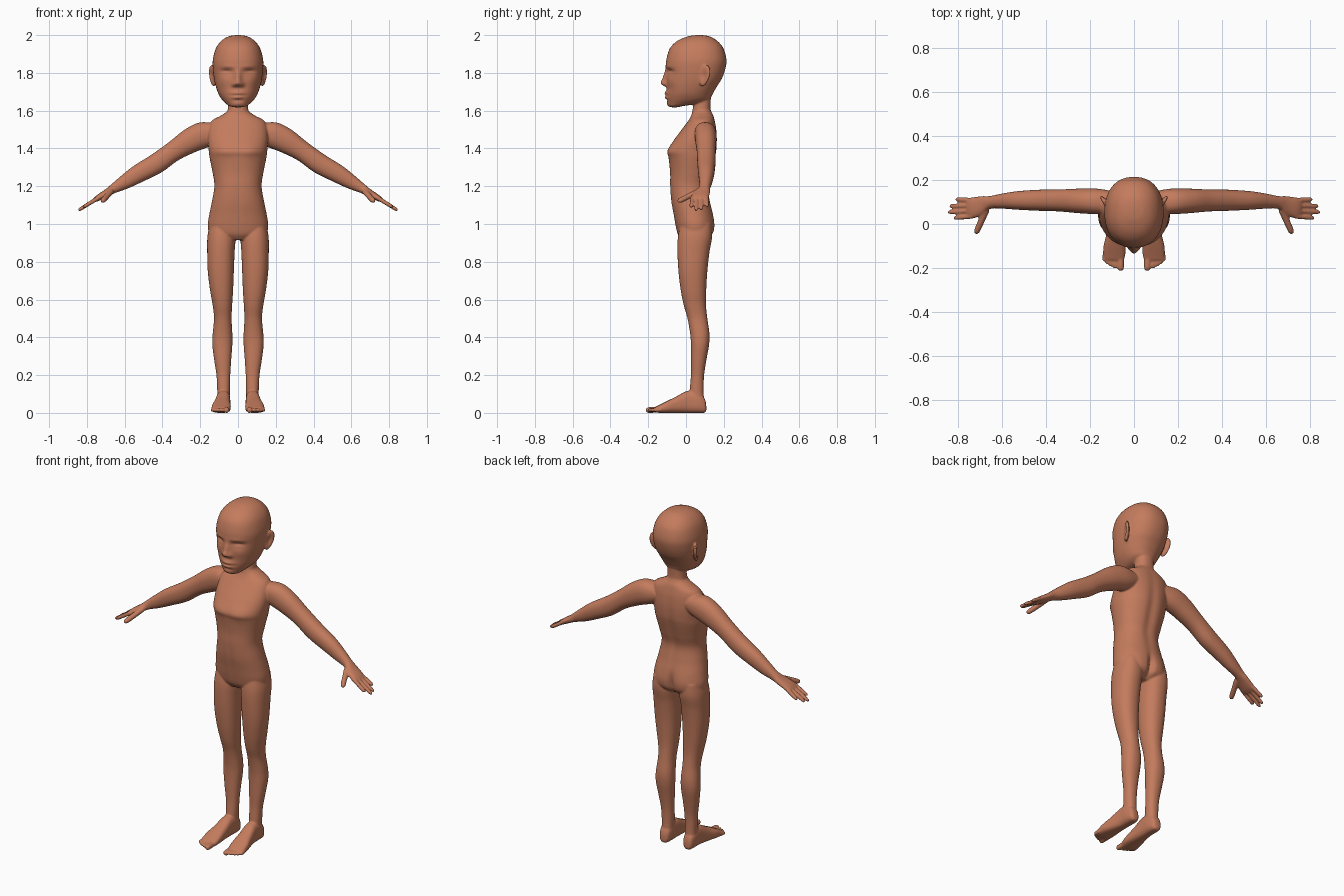
import bpy, bmesh, math
from mathutils import Vector, Matrix

bm = bmesh.new()


def spline(rows, n):
    """Catmull-Rom interpolation of equal-length number rows."""
    out = []
    for i in range(len(rows) - 1):
        p0, p1 = rows[max(i - 1, 0)], rows[i]
        p2, p3 = rows[i + 1], rows[min(i + 2, len(rows) - 1)]
        for k in range(n):
            t = k / n
            out.append([0.5 * (2 * b + (c - a) * t + (2 * a - 5 * b + 4 * c - d) * t ** 2
                               + (3 * b - a - 3 * c + d) * t ** 3)
                        for a, b, c, d in zip(p0, p1, p2, p3)])
    out.append(list(rows[-1]))
    return out


def loft(rows, n=5, seg=40, power=2.2):
    """Closed tube through (x, y, z, half width, half depth) sections."""
    d = (Vector(rows[-1][:3]) - Vector(rows[0][:3])).normalized()
    if abs(d.z) > 0.9:
        u, v = Vector((1, 0, 0)), Vector((0, 1, 0))
    else:
        u = d.cross(Vector((0, 0, 1))).normalized()
        v = u.cross(d)
    e = 2 / power
    rings = []
    for x, y, z, a, b in spline(rows, n):
        ring = []
        for i in range(seg):
            t = 2 * math.pi * i / seg
            c, s = math.cos(t), math.sin(t)
            ring.append(bm.verts.new(Vector((x, y, z))
                        + u * max(a, 0.002) * math.copysign(abs(c) ** e, c)
                        + v * max(b, 0.002) * math.copysign(abs(s) ** e, s)))
        rings.append(ring)
    for r, q in zip(rings, rings[1:]):
        for i in range(seg):
            j = (i + 1) % seg
            bm.faces.new((r[i], r[j], q[j], q[i]))
    bm.faces.new(rings[0][::-1])
    bm.faces.new(rings[-1])
    return [v for r in rings for v in r]


def box_rows(rows):
    """(z, x0, x1, y0, y1) extents to loft sections."""
    return [((a + b) / 2, (c + d) / 2, z, (b - a) / 2, (d - c) / 2) for z, a, b, c, d in rows]


def sculpt(verts, bumps, side, mid):
    """Push the front (-1) or back (+1) surface out by soft bumps (x, z, sx, sz, height)."""
    for v in verts:
        if (v.co.y - mid) * side > 0:
            v.co.y += side * sum(
                h * math.exp(-0.5 * (((abs(v.co.x) - x) / sx) ** 2 + ((v.co.z - z) / sz) ** 2))
                for x, z, sx, sz, h in bumps)


def digit(p0, p1, r):
    """Round-ended finger or toe."""
    p0, p1 = Vector(p0), Vector(p1)
    loft([(*p0.lerp(p1, t), r * k, r * k) for t, k in
          ((0, 1.05), (0.5, 1), (0.85, 0.92), (0.96, 0.65), (1, 0.2))], 3, 16, 2)


# head
head = loft(box_rows([(z, -w, w, f, b) for z, w, f, b in (
    (2.0, .012, .055, .085), (1.993, .05, .01, .125), (1.97, .088, -.045, .165),
    (1.93, .117, -.085, .198), (1.87, .133, -.104, .214), (1.82, .133, -.105, .208),
    (1.77, .127, -.103, .19), (1.73, .118, -.1, .165), (1.69, .104, -.1, .142),
    (1.66, .086, -.1, .125), (1.64, .067, -.098, .08), (1.625, .046, -.092, -.01),
    (1.618, .02, -.08, -.04))]), 9, 110, 2.25)
sculpt(head, (
    (0, 1.79, .012, .024, .010), (0, 1.765, .013, .02, .014), (0, 1.745, .015, .012, .024),  # nose
    (.021, 1.738, .009, .009, .011), (0, 1.722, .02, .005, -.004),
    (.06, 1.804, .024, .014, -.016), (.06, 1.797, .018, .007, .007),                         # eyes
    (.06, 1.808, .02, .003, -.006), (.055, 1.832, .03, .008, .005),
    (0, 1.685, .04, .022, .005), (0, 1.693, .023, .006, .011), (0, 1.670, .021, .006, .011),  # mouth
    (0, 1.6815, .028, .003, -.007), (0, 1.655, .02, .006, -.005), (0, 1.635, .02, .01, .004),
    (.075, 1.75, .025, .02, .004)), -1, 0)

# ear, a dished and tilted oval
ear = bmesh.ops.create_uvsphere(bm, u_segments=32, v_segments=24, radius=1)["verts"]
tilt = (Matrix.Translation((.135, .097, 1.785)) @ Matrix.Rotation(math.radians(-28), 4, 'Z')
        @ Matrix.Rotation(math.radians(-14), 4, 'X') @ Matrix.Diagonal((.013, .031, .059, 1)))
for v in ear:
    if v.co.x > 0:
        v.co.x -= 1.0 * math.exp(-(v.co.y ** 2 + v.co.z ** 2) / 0.3)
    v.co.y *= 1 + 0.2 * v.co.z
    v.co = tilt @ v.co

# neck and torso
torso = loft(box_rows([(z, -w, w, f, b) for z, w, f, b in (
    (1.72, .05, .05, .135), (1.62, .053, .037, .13), (1.595, .06, .033, .135),
    (1.573, .092, .027, .146), (1.548, .137, .013, .153), (1.51, .155, -.015, .161),
    (1.45, .16, -.06, .166), (1.39, .155, -.096, .164), (1.35, .15, -.092, .157),
    (1.27, .134, -.085, .136), (1.2, .125, -.085, .119), (1.12, .138, -.079, .129),
    (1.05, .152, -.066, .144), (.99, .16, -.055, .149), (.945, .145, -.043, .138),
    (.915, .08, -.02, .1))]), 8, 80)
sculpt(torso, ((.07, 1.385, .035, .025, .006), (0, 1.15, .012, .1, -.003)), -1, .04)
sculpt(torso, ((0, 1.3, .02, .14, -.009), (0, .97, .012, .045, -.022),
               (.075, .98, .035, .05, .006)), 1, .04)

# leg
loft(box_rows((
    (1.0, .03, .15, -.03, .135), (.93, .014, .162, -.043, .138), (.85, .018, .163, -.045, .124),
    (.75, .022, .16, -.04, .113), (.65, .026, .148, -.028, .107), (.57, .031, .134, -.012, .106),
    (.5, .034, .127, .008, .113), (.42, .03, .134, .022, .124), (.36, .03, .136, .026, .122),
    (.28, .036, .126, .026, .108), (.2, .041, .114, .026, .096), (.12, .043, .11, .02, .093),
    (.06, .045, .108, .02, .095), (.02, .055, .1, .03, .085))), 6, 48)

# foot and toes
loft(((.077, .107, .034, .014, .018), (.077, .096, .043, .028, .042), (.077, .06, .055, .036, .055),
      (.078, .01, .058, .037, .058), (.083, -.05, .043, .043, .043), (.088, -.1, .031, .05, .031),
      (.09, -.14, .021, .05, .021), (.091, -.163, .017, .044, .014)), 5, 40, 2.7)
for x, tip, r in ((.06, -.213, .016), (.087, -.203, .011), (.106, -.194, .0105),
                  (.122, -.183, .01), (.136, -.17, .01)):
    digit((.088 + (x - .088) * .92, -.13, .018), (x, tip, .014), r)

# arm and palm
loft(((.1, .1, 1.49, .05, .05), (.17, .103, 1.476, .058, .07), (.25, .105, 1.442, .056, .066),
      (.34, .107, 1.386, .05, .054), (.43, .108, 1.321, .048, .054), (.53, .107, 1.265, .042, .048),
      (.6, .104, 1.222, .034, .038), (.655, .098, 1.19, .029, .026), (.69, .085, 1.168, .042, .02),
      (.735, .073, 1.141, .048, .017), (.758, .072, 1.127, .044, .011)), 6, 44)

# fingers and thumb
for y0, y1, x in ((.035, .027, .82), (.06, .053, .847), (.084, .081, .84), (.108, .112, .812)):
    digit((.735, y0, 1.141), (x, y1, 1.141 - .62 * (x - .735)), .0108)
digit((.672, .065, 1.172), (.72, -.044, 1.118), .015)

# one smooth skin from all parts
bmesh.ops.recalc_face_normals(bm, faces=bm.faces)
mesh = bpy.data.meshes.new("human_figure")
bm.to_mesh(mesh)
bm.free()
figure = bpy.data.objects.new("human_figure", mesh)
bpy.context.collection.objects.link(figure)

skin = bpy.data.materials.new("brown skin")
skin.diffuse_color = (.55, .2, .11, 1)
mesh.materials.append(skin)

mirror = figure.modifiers.new("both_sides", 'MIRROR')
mirror.use_mirror_merge = False
fuse = figure.modifiers.new("fuse", 'REMESH')
fuse.mode = 'VOXEL'
fuse.voxel_size = 0.005
fuse.use_smooth_shade = True
soften = figure.modifiers.new("soften", 'SMOOTH')
soften.factor = 0.5
soften.iterations = 4
